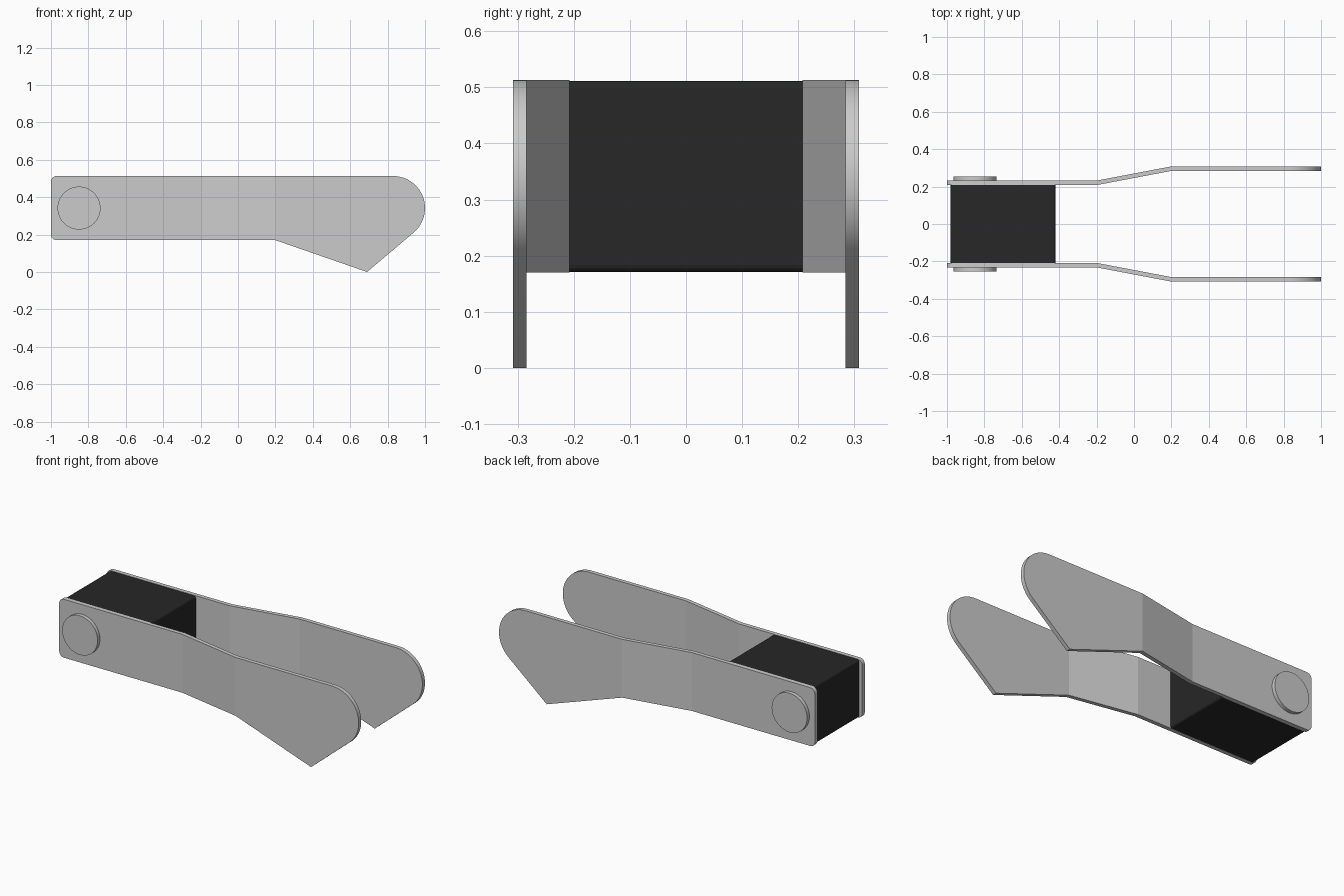
import bpy, bmesh
from math import sin, cos, radians, pi
from mathutils import Vector

if "Cube" in bpy.data.objects:
    bpy.data.objects.remove(bpy.data.objects["Cube"])

LO, HI = 0.17, 0.513
MID = (LO + HI) / 2
THICK = 0.024


def arc(cx, cz, r, a0, a1, n):
    return [(cx + r * cos(radians(a0 + (a1 - a0) * i / n)),
             cz + r * sin(radians(a0 + (a1 - a0) * i / n))) for i in range(n + 1)]


def finish(bm, name, mat=None):
    bmesh.ops.recalc_face_normals(bm, faces=bm.faces[:])
    me = bpy.data.meshes.new(name)
    bm.to_mesh(me)
    bm.free()
    ob = bpy.data.objects.new(name, me)
    bpy.context.collection.objects.link(ob)
    if mat:
        me.materials.append(mat)
    bpy.ops.object.select_all(action='DESELECT')
    ob.select_set(True)
    bpy.context.view_layer.objects.active = ob
    bpy.ops.object.shade_smooth_by_angle(angle=radians(10))
    return ob


def prism(profile, y0, y1, cuts=()):
    # flat outline in xz, sliced at the bend lines, then thickened along y
    bm = bmesh.new()
    bm.faces.new([bm.verts.new((x, y0, z)) for x, z in profile])
    for x in cuts:
        bmesh.ops.bisect_plane(bm, geom=bm.verts[:] + bm.edges[:] + bm.faces[:], dist=1e-4,
                               plane_co=Vector((x, 0, 0)), plane_no=Vector((1, 0, 0)))
    ext = bmesh.ops.extrude_face_region(bm, geom=bm.faces[:], use_keep_orig=True)
    for v in ext['geom']:
        if isinstance(v, bmesh.types.BMVert):
            v.co.y = y1
    return bm


# side plate outline: rounded rear corners, round nose, pointed lower lobe
r = 0.03
plate = (arc(-1 + r, HI - r, r, 180, 90, 6)
         + arc(1 - (HI - LO) / 2, MID, (HI - LO) / 2, 90, -49.6, 28)
         + [(0.69, 0), (0.2, LO)]
         + arc(-1 + r, LO + r, r, 270, 180, 6))

dark = bpy.data.materials.new("black")
dark.diffuse_color = (0.02, 0.02, 0.02, 1)
dark.use_nodes = True
dark.node_tree.nodes["Principled BSDF"].inputs["Base Color"].default_value = dark.diffuse_color

for side, s in (("front", -1), ("back", 1)):
    # cranked side plate
    bm = prism(plate, s * 0.208, s * (0.208 + THICK), (-0.2, 0.2))
    for v in bm.verts:
        v.co.y += s * 0.076 * min(max((v.co.x + 0.2) / 0.4, 0), 1)
    finish(bm, side + "_side_plate")
    # pivot disc
    disc = arc(-0.85, MID, 0.115, 0, 360, 48)[:-1]
    finish(prism(disc, s * 0.23, s * 0.254), side + "_pivot_disc")

# block between the plates, with small rounded long edges
x0, x1, z0, z1, b = -0.98, -0.42, 0.171, 0.511, 0.012
block = (arc(x0 + b, z1 - b, b, 180, 90, 3) + arc(x1 - b, z1 - b, b, 90, 0, 3)
         + arc(x1 - b, z0 + b, b, 0, -90, 3) + arc(x0 + b, z0 + b, b, 270, 180, 3))
finish(prism(block, -0.208, 0.208), "spacer_block", dark)
